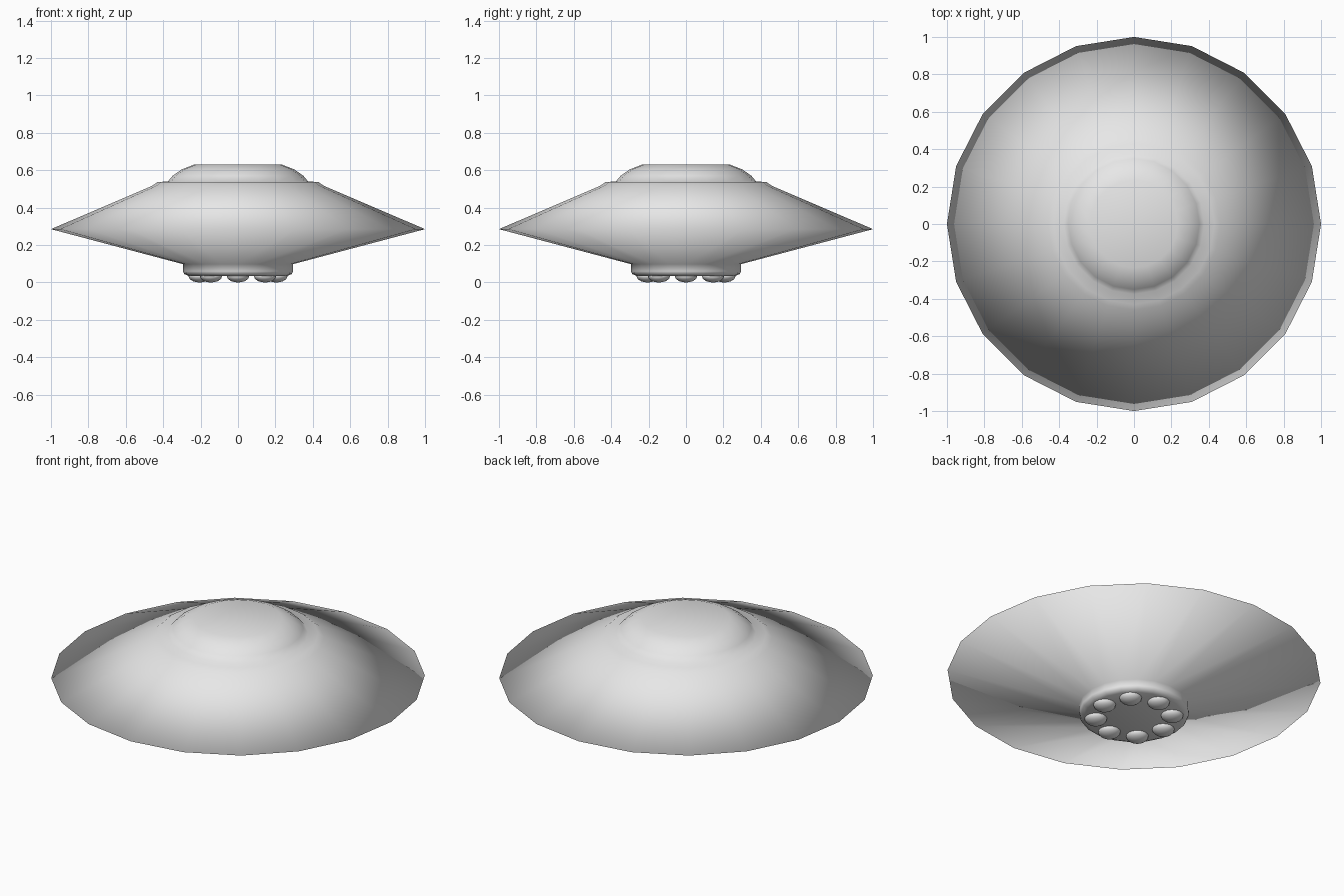
import bpy
import bmesh
from math import cos, sin, tau

if "Cube" in bpy.data.objects:
    bpy.data.objects.remove(bpy.data.objects["Cube"], do_unlink=True)

# Single bare-metal colour
metal = bpy.data.materials.new("light grey metal")
metal.use_nodes = True
GREY = (0.8, 0.8, 0.8, 1)
metal.diffuse_color = GREY
metal.node_tree.nodes["Principled BSDF"].inputs["Base Color"].default_value = GREY

SIDES = 20


def finish(bm, name):
    """Turn a bmesh into a fully smooth, coloured object."""
    bmesh.ops.recalc_face_normals(bm, faces=bm.faces)
    for face in bm.faces:
        face.smooth = True
    mesh = bpy.data.meshes.new(name)
    bm.to_mesh(mesh)
    bm.free()
    mesh.materials.append(metal)
    obj = bpy.data.objects.new(name, mesh)
    bpy.context.collection.objects.link(obj)
    return obj


def lathe(name, profile):
    """Revolve (radius, height) points about z and cap both ends."""
    bm = bmesh.new()
    rings = [[bm.verts.new((r * cos(tau * i / SIDES), r * sin(tau * i / SIDES), z))
              for i in range(SIDES)] for r, z in profile]
    for low, high in zip(rings, rings[1:]):
        for i in range(SIDES):
            j = (i + 1) % SIDES
            bm.faces.new((low[i], low[j], high[j], high[i]))
    bm.faces.new(rings[0][::-1])
    bm.faces.new(rings[-1])
    return finish(bm, name)


# Saucer hull: collar underneath, thin rim, shoulder and low dome
lathe("saucer_hull", [
    (0.265, 0.035), (0.288, 0.045), (0.295, 0.06), (0.295, 0.098),
    (1.0, 0.285),
    (0.46, 0.516), (0.43, 0.537), (0.375, 0.54),
    (0.35, 0.57), (0.30, 0.605), (0.235, 0.63),
])

# Ring of flattened pods under the collar
PODS = 8
for n in range(PODS):
    bm = bmesh.new()
    bmesh.ops.create_uvsphere(bm, u_segments=16, v_segments=10, radius=1)
    pod = finish(bm, f"underside_pod_{n + 1}")
    pod.scale = (0.06, 0.06, 0.035)
    angle = tau * n / PODS
    pod.location = (0.205 * cos(angle), 0.205 * sin(angle), 0.035)
